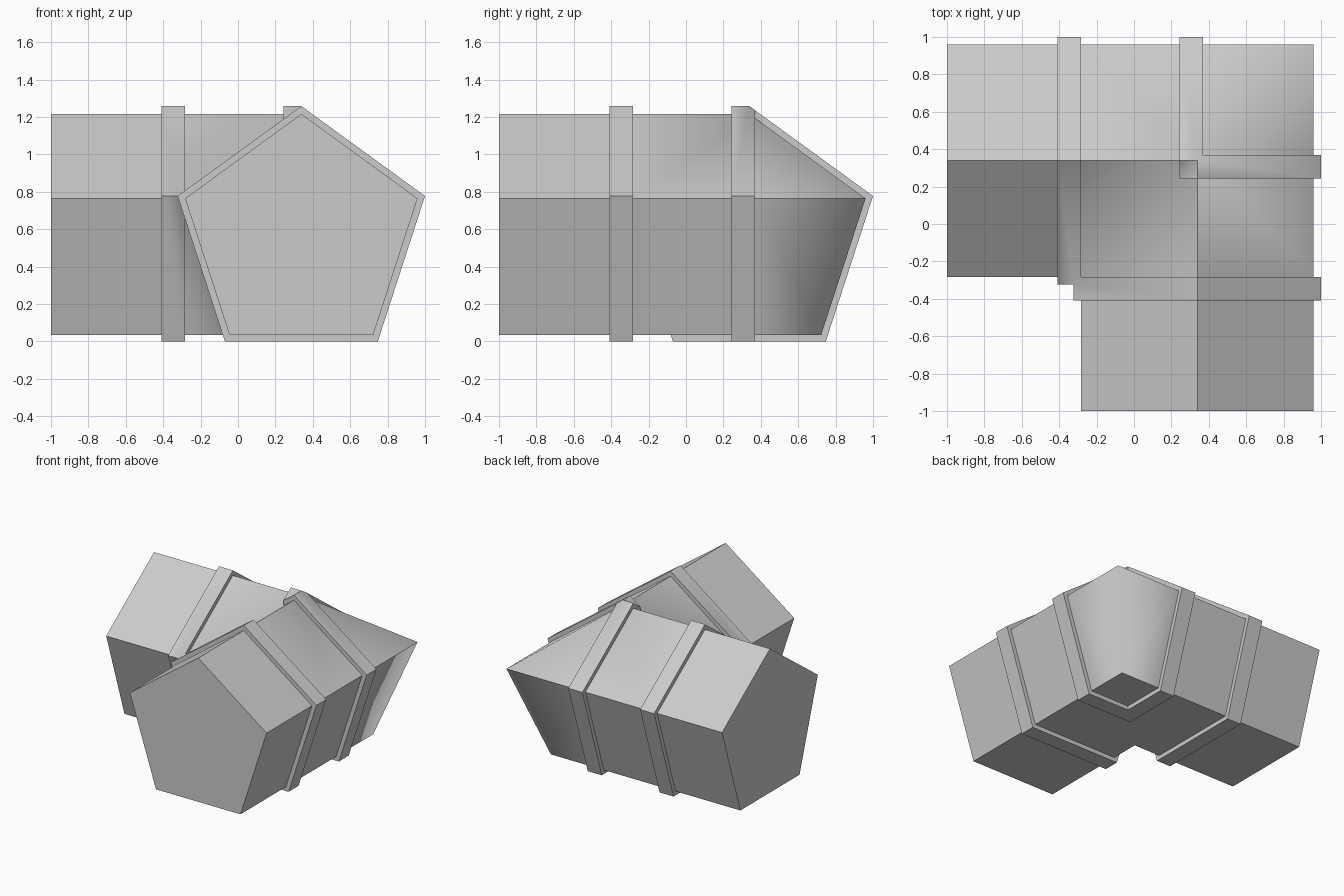
import bpy, bmesh
from math import sin, cos, tau
from mathutils import Vector

if "Cube" in bpy.data.objects:
    bpy.data.objects.remove(bpy.data.objects["Cube"])

CENTRE, HEIGHT = 0.3385, 0.5627      # axis offset of both arms, axis height
PIPE_R, BAND_R = 0.6535, 0.6955


def mitred_part(name, radius, x0, x1, cuts=()):
    """Pentagonal prism along x, trimmed on the x = y plane and mirrored into the y arm."""
    bm = bmesh.new()
    ring = [(CENTRE + radius * sin(i * tau / 5), HEIGHT + radius * cos(i * tau / 5))
            for i in range(5)]
    a = [bm.verts.new((x0, y, z)) for y, z in ring]
    b = [bm.verts.new((x1, y, z)) for y, z in ring]
    bm.faces.new(a)
    bm.faces.new(b[::-1])
    for i in range(5):
        j = (i + 1) % 5
        bm.faces.new((a[i], b[i], b[j], a[j]))

    def bisect(co, no, clear=False):
        bmesh.ops.bisect_plane(bm, geom=bm.verts[:] + bm.edges[:] + bm.faces[:], dist=1e-5,
                               plane_co=co, plane_no=no, clear_outer=clear)

    bisect((0, 0, 0), Vector((1, -1, 0)).normalized(), True)
    for x in cuts:
        bisect((x, 0, 0), (1, 0, 0))

    # second arm: swap x and y
    dup = bmesh.ops.duplicate(bm, geom=bm.verts[:] + bm.edges[:] + bm.faces[:])["geom"]
    for g in dup:
        if isinstance(g, bmesh.types.BMVert):
            g.co.x, g.co.y = g.co.y, g.co.x
    bmesh.ops.remove_doubles(bm, verts=bm.verts[:], dist=1e-4)
    bmesh.ops.recalc_face_normals(bm, faces=bm.faces[:])

    # smooth only across the mitre, every other edge stays crisp
    for f in bm.faces:
        f.smooth = True
    for e in bm.edges:
        p, q = (v.co for v in e.verts)
        on_mitre = abs(p.x - p.y) < 1e-3 and abs(q.x - q.y) < 1e-3
        e.smooth = on_mitre and abs(p.x - q.x) > 1e-3

    mesh = bpy.data.meshes.new(name)
    bm.to_mesh(mesh)
    bm.free()
    obj = bpy.data.objects.new(name, mesh)
    bpy.context.collection.objects.link(obj)
    return obj


# elbow duct, split where the corner section starts
mitred_part("elbow_duct", PIPE_R, -1.0, 1.3, cuts=(-0.283, 0.37))
# raised bands on both arms
mitred_part("inner_bands", BAND_R, -0.41, -0.283)
mitred_part("corner_bands", BAND_R, 0.242, 0.37)
